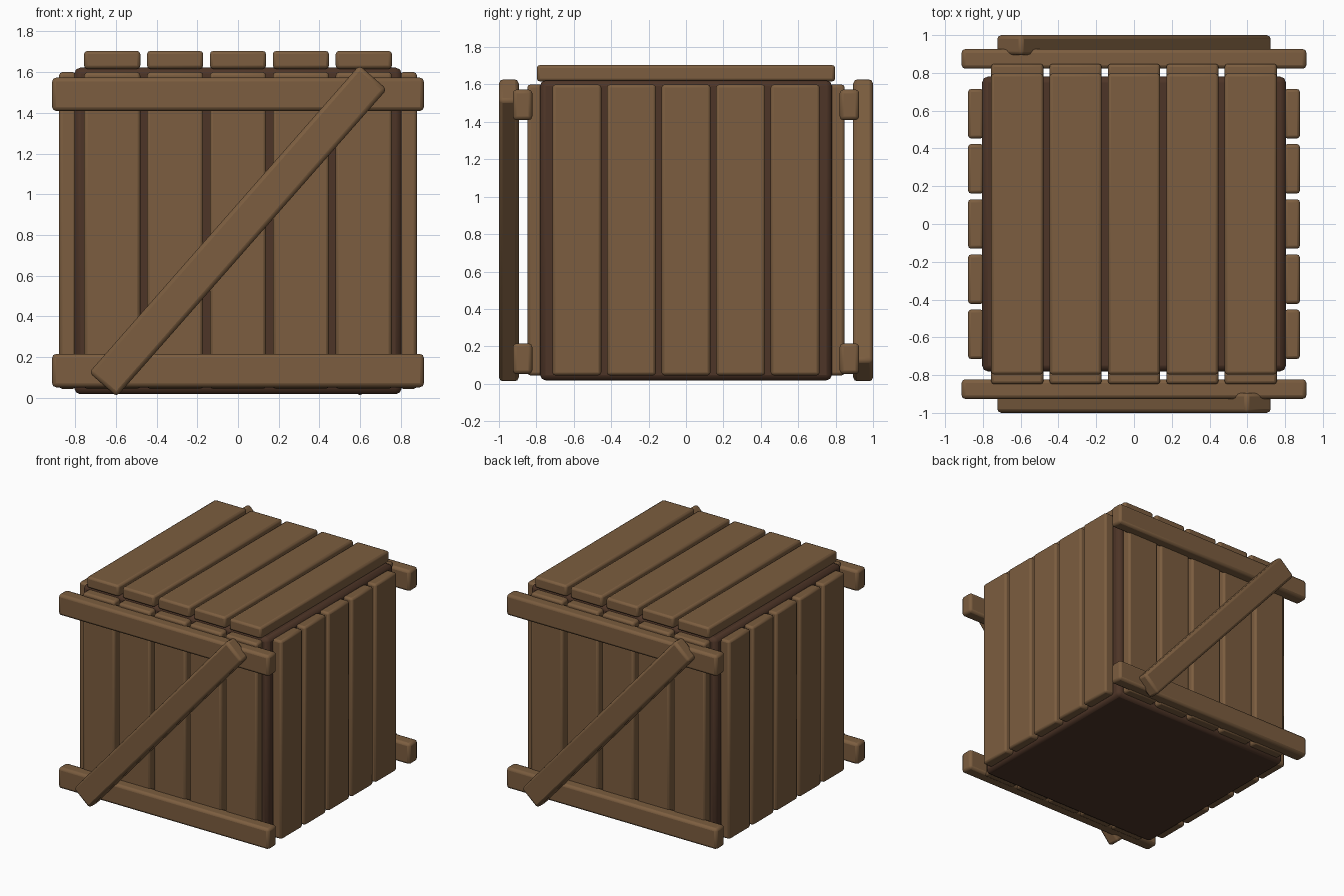
import bpy
from math import atan2, pi

if "Cube" in bpy.data.objects:
    bpy.data.objects.remove(bpy.data.objects["Cube"])


def material(name, rgb):
    m = bpy.data.materials.new(name)
    m.diffuse_color = (*rgb, 1)
    m.use_nodes = True
    m.node_tree.nodes["Principled BSDF"].inputs["Base Color"].default_value = m.diffuse_color
    return m


WOOD = material("wood", (0.2, 0.11, 0.05))
DARK = material("dark_wood", (0.075, 0.035, 0.02))


def board(name, center, size, mat=WOOD, bevel=0.016, rot=(0, 0, 0)):
    """Bevelled box with the given centre and full size."""
    bpy.ops.mesh.primitive_cube_add(size=1, location=center)
    ob = bpy.context.object
    ob.name = name
    ob.scale = size
    bpy.ops.object.transform_apply(location=False, rotation=False, scale=True)
    ob.rotation_euler = rot
    mod = ob.modifiers.new("bevel", 'BEVEL')
    mod.width = bevel
    mod.segments = 2
    ob.data.materials.append(mat)
    bpy.ops.object.shade_smooth_by_angle()
    return ob


# dark inner box
board("inner_box", (0, 0, 0.82), (1.608, 1.56, 1.604), DARK, 0.03)

# five planks on each planked face
for i in range(-2, 3):
    x, y = i * 0.309, i * 0.292
    board("lid_plank", (x, 0, 1.66), (0.276, 1.594, 0.088))
    for s in (-1, 1):
        face = "front" if s < 0 else "back"
        board(face + "_plank", (x, s * 0.805, 0.822), (0.276, 0.086, 1.555))
        board("side_plank", (s * 0.837, y, 0.822), (0.083, 0.262, 1.555))

# rails and diagonal braces on front and back
for s in (-1, 1):
    face = "front" if s < 0 else "back"
    for z in (0.134, 1.491):
        board(face + "_rail", (0, s * 0.874, z), (1.826, 0.104, 0.164), bevel=0.02)
    turn = 0 if s < 0 else pi
    board(face + "_brace", (0, s * 0.947, 0.82), (2.01, 0.106, 0.18),
          bevel=0.02, rot=(0, -atan2(1.507, 1.325), turn))
